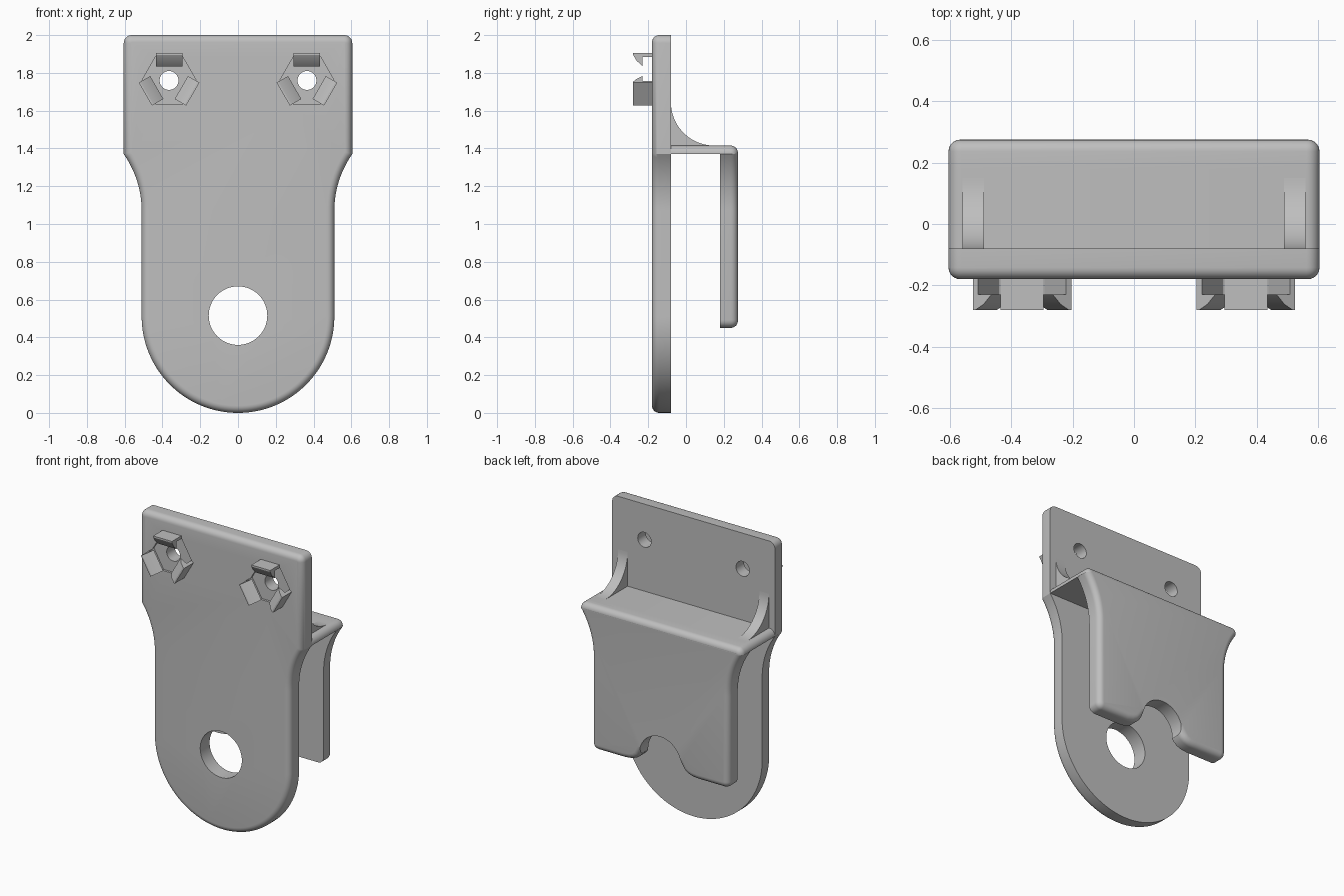
import bpy
import bmesh
from math import cos, sin, radians, pi

cube = bpy.data.objects.get("Cube")
if cube:
    bpy.data.objects.remove(cube, do_unlink=True)

grey = bpy.data.materials.new("plain grey")
grey.use_nodes = True
colour = (0.52, 0.52, 0.52, 1)
grey.diffuse_color = colour
grey.node_tree.nodes["Principled BSDF"].inputs["Base Color"].default_value = colour

HALF_TOP, HALF_LOW = 0.605, 0.51      # half widths of the plates
FRONT, FRONT_BACK = -0.18, -0.08      # front plate faces
REAR_IN, REAR = 0.18, 0.275           # rear plate faces
SHELF_Z, SHELF_TOP = 1.37, 1.415
HOLE_Z, HOLE_R = 0.515, 0.155
CLIP_X, CLIP_Z = 0.365, 1.76
CORNER, EDGE = 0.042, 0.038


def facing_y(u, v, d):
    return (u, d, v)


def facing_x(u, v, d):
    return (d, u, v)


def arc(cx, cz, r, a0, a1, n):
    angles = [radians(a0 + (a1 - a0) * i / n) for i in range(n + 1)]
    return [(cx + r * cos(a), cz + r * sin(a)) for a in angles]


def mirrored(half):
    return half + [(-x, z) for x, z in reversed(half) if x > 1e-4]


def prism(name, outline, d0, d1, place=facing_y, rounding=0):
    """Extrude an outline from d0 to d1, optionally rounding the rim at d0."""
    bm = bmesh.new()
    near = [bm.verts.new(place(u, v, d0)) for u, v in outline]
    far = [bm.verts.new(place(u, v, d1)) for u, v in outline]
    face = bm.faces.new(near)
    bm.faces.new(far[::-1])
    n = len(outline)
    for i in range(n):
        j = (i + 1) % n
        bm.faces.new((near[j], near[i], far[i], far[j]))
    bmesh.ops.recalc_face_normals(bm, faces=bm.faces)
    if rounding:
        bmesh.ops.bevel(bm, geom=list(face.edges), offset=rounding,
                        offset_type='OFFSET', segments=6, profile=0.5,
                        affect='EDGES', clamp_overlap=False)
    mesh = bpy.data.meshes.new(name)
    bm.to_mesh(mesh)
    bm.free()
    mesh.materials.append(grey)
    obj = bpy.data.objects.new(name, mesh)
    bpy.context.collection.objects.link(obj)
    return obj


def select(obj):
    bpy.ops.object.select_all(action='DESELECT')
    obj.select_set(True)
    bpy.context.view_layer.objects.active = obj


def cut(obj, cutters):
    for c in cutters:
        c.hide_render = True
        mod = obj.modifiers.new("cut", 'BOOLEAN')
        mod.operation = 'DIFFERENCE'
        mod.solver = 'EXACT'
        mod.object = c
        select(obj)
        bpy.ops.object.modifier_apply(modifier=mod.name)
        bpy.data.objects.remove(c, do_unlink=True)


def disc(cx, cz, r, n, d0, d1):
    return prism("cutter", arc(cx, cz, r, 0, 360 - 360 / n, n - 1), d0, d1)


def upper_half(top):
    """Right half of the shared outline: rounded corner, then concave flank."""
    flank_r = 0.521
    corner = arc(HALF_TOP - CORNER, top - CORNER, CORNER, 90, 0, 6)
    flank = arc(HALF_LOW + flank_r, 1.07, flank_r, 144.8, 180, 14)
    return corner + [(HALF_TOP, SHELF_Z)] + flank[1:]


parts = []

# Front plate with rounded bottom, pin hole, screw holes and nut pockets
half = upper_half(2.0) + arc(0, HALF_LOW, HALF_LOW, 0, -90, 32)
front_plate = prism("front_plate", mirrored(half), FRONT, FRONT_BACK, rounding=EDGE)
cutters = [disc(0, HOLE_Z, HOLE_R, 64, -0.3, 0)]
for s in (-1, 1):
    cutters.append(disc(s * CLIP_X, CLIP_Z, 0.05, 32, -0.3, 0))
    cutters.append(disc(s * CLIP_X, CLIP_Z, 0.144, 6, -0.3, FRONT + 0.015))
cut(front_plate, cutters)
parts.append(front_plate)

# Rear plate, with its lower lip curling up into the pin notch
lip = [(0.27, 0.45), (0.225, 0.455), (0.19, 0.468), (0.165, 0.49),
       (0.14, 0.53), (0.1, 0.55)]
half = (upper_half(SHELF_TOP)
        + arc(HALF_LOW - CORNER, 0.45 + CORNER, CORNER, 0, -90, 6) + lip)
rear_plate = prism("rear_plate", mirrored(half), REAR, REAR_IN, rounding=EDGE)
cut(rear_plate, [disc(0, HOLE_Z, HOLE_R, 64, 0.1, 0.4)])
parts.append(rear_plate)

# Shelf joining the two plates
half = (arc(HALF_TOP - CORNER, SHELF_TOP - CORNER, CORNER, 90, 0, 6)
        + [(HALF_TOP, SHELF_Z)])
parts.append(prism("shelf", mirrored(half), FRONT_BACK - 0.01, 0.22))

# Curved gussets above the shelf
gusset = ([(FRONT_BACK - 0.01, SHELF_TOP - 0.01), (FRONT_BACK - 0.01, 1.645)]
          + arc(0.15, 1.645, 0.23, 180, 270, 20) + [(0.15, SHELF_TOP - 0.01)])
for s, side in ((-1, "right"), (1, "left")):
    parts.append(prism(side + "_gusset", gusset, s * 0.49, s * 0.56, facing_x))

# Three hooked nut clips around each screw hole
hook = [(-0.28, 0.145), (-0.28, 0.135), (-0.262, 0.105), (-0.23, 0.075),
        (-0.23, 0.125), (-0.165, 0.125), (-0.165, 0.145)]
for s, side in ((-1, "right"), (1, "left")):
    for k in range(3):
        a = pi / 2 + k * 2 * pi / 3

        def around(u, v, d):
            return (s * CLIP_X + v * cos(a) - d * sin(a), u,
                    CLIP_Z + v * sin(a) + d * cos(a))
        parts.append(prism(f"{side}_nut_clip_{k + 1}", hook, -0.07, 0.07, around))

for obj in parts:
    select(obj)
    bpy.ops.object.shade_smooth_by_angle(angle=radians(30))
